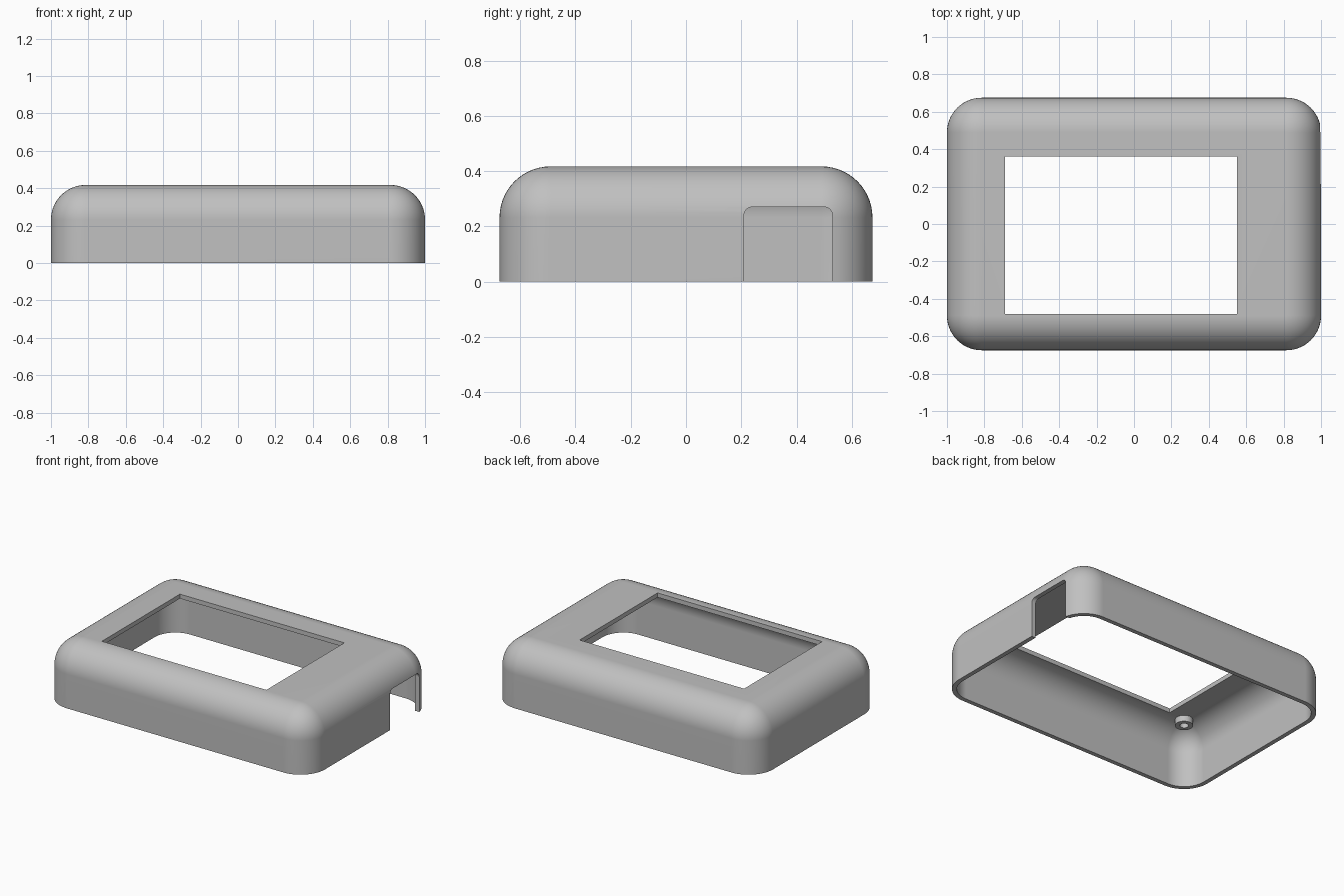
import bpy, bmesh, math
from mathutils import Vector

WIDTH, DEPTH, HEIGHT = 2.0, 1.35, 0.417
RADIUS, WALL = 0.185, 0.03

if "Cube" in bpy.data.objects:
    bpy.data.objects.remove(bpy.data.objects["Cube"])

grey = bpy.data.materials.new("plain grey")
grey.use_nodes = True
colour = (0.53, 0.53, 0.53, 1)
grey.diffuse_color = colour
grey.node_tree.nodes["Principled BSDF"].inputs["Base Color"].default_value = colour


def make_object(name, bm):
    bmesh.ops.recalc_face_normals(bm, faces=bm.faces)
    mesh = bpy.data.meshes.new(name)
    bm.to_mesh(mesh)
    bm.free()
    obj = bpy.data.objects.new(name, mesh)
    obj.data.materials.append(grey)
    bpy.context.collection.objects.link(obj)
    return obj


def box(low, high):
    bm = bmesh.new()
    bmesh.ops.create_cube(bm, size=1)
    low, high = Vector(low), Vector(high)
    for v in bm.verts:
        v.co = (low + high) / 2 + v.co * (high - low)
    return bm


def activate(obj):
    bpy.ops.object.select_all(action='DESELECT')
    obj.select_set(True)
    bpy.context.view_layer.objects.active = obj


def cut(obj, cutter):
    mod = obj.modifiers.new("cut", 'BOOLEAN')
    mod.operation = 'DIFFERENCE'
    mod.solver = 'EXACT'
    mod.object = cutter
    activate(obj)
    bpy.ops.object.modifier_apply(modifier=mod.name)
    bpy.data.objects.remove(cutter)


# Cover: rounded box, open underneath, with an even wall
bm = box((-WIDTH / 2, -DEPTH / 2, -HEIGHT), (WIDTH / 2, DEPTH / 2, HEIGHT))
bmesh.ops.bevel(bm, geom=bm.edges[:], offset=RADIUS, offset_type='OFFSET',
                segments=14, profile=0.5, affect='EDGES')
bmesh.ops.bisect_plane(bm, geom=bm.verts[:] + bm.edges[:] + bm.faces[:],
                       plane_co=(0, 0, 0), plane_no=(0, 0, 1), clear_inner=True)
cover = make_object("cover_shell", bm)
shell = cover.modifiers.new("wall", 'SOLIDIFY')
shell.thickness = WALL
shell.offset = -1
shell.use_even_offset = True
activate(cover)
bpy.ops.object.modifier_apply(modifier=shell.name)

# Display window through the top
cut(cover, make_object("window_cutter", box((-0.69, -0.48, 0.2), (0.55, 0.36, 0.6))))

# Notch in the side wall, with rounded upper corners
bm = box((0.88, 0.21, -0.1), (1.1, 0.53, 0.27))
upper = [e for e in bm.edges
         if all(v.co.z > 0.2 for v in e.verts)
         and abs(e.verts[0].co.x - e.verts[1].co.x) > 0.1]
bmesh.ops.bevel(bm, geom=upper, offset=0.03, segments=6, profile=0.5, affect='EDGES')
cut(cover, make_object("notch_cutter", bm))

# Screw bosses under the top, one in each corner
parts = [cover]
for side, sx in (("left", 1), ("right", -1)):
    for end, sy in (("front", -1), ("back", 1)):
        bm = bmesh.new()
        top, bottom = HEIGHT - WALL / 2, 0.345
        profile = [(0.027, top), (0.027, bottom), (0.056, bottom), (0.056, top)]
        verts = [bm.verts.new((r, 0, z)) for r, z in profile]
        edges = [bm.edges.new((verts[i], verts[(i + 1) % 4])) for i in range(4)]
        bmesh.ops.spin(bm, geom=verts + edges, cent=(0, 0, 0), axis=(0, 0, 1),
                       angle=math.tau, steps=32)
        bmesh.ops.remove_doubles(bm, verts=bm.verts[:], dist=0.0001)
        boss = make_object(f"screw_boss_{end}_{side}", bm)
        boss.location = (0.815 * sx, 0.49 * sy, 0)
        parts.append(boss)

# Smooth rounding with crisp edges
for obj in parts:
    activate(obj)
    bpy.ops.object.shade_smooth_by_angle(angle=math.radians(35))
    weighted = obj.modifiers.new("even shading", 'WEIGHTED_NORMAL')
    weighted.keep_sharp = True
